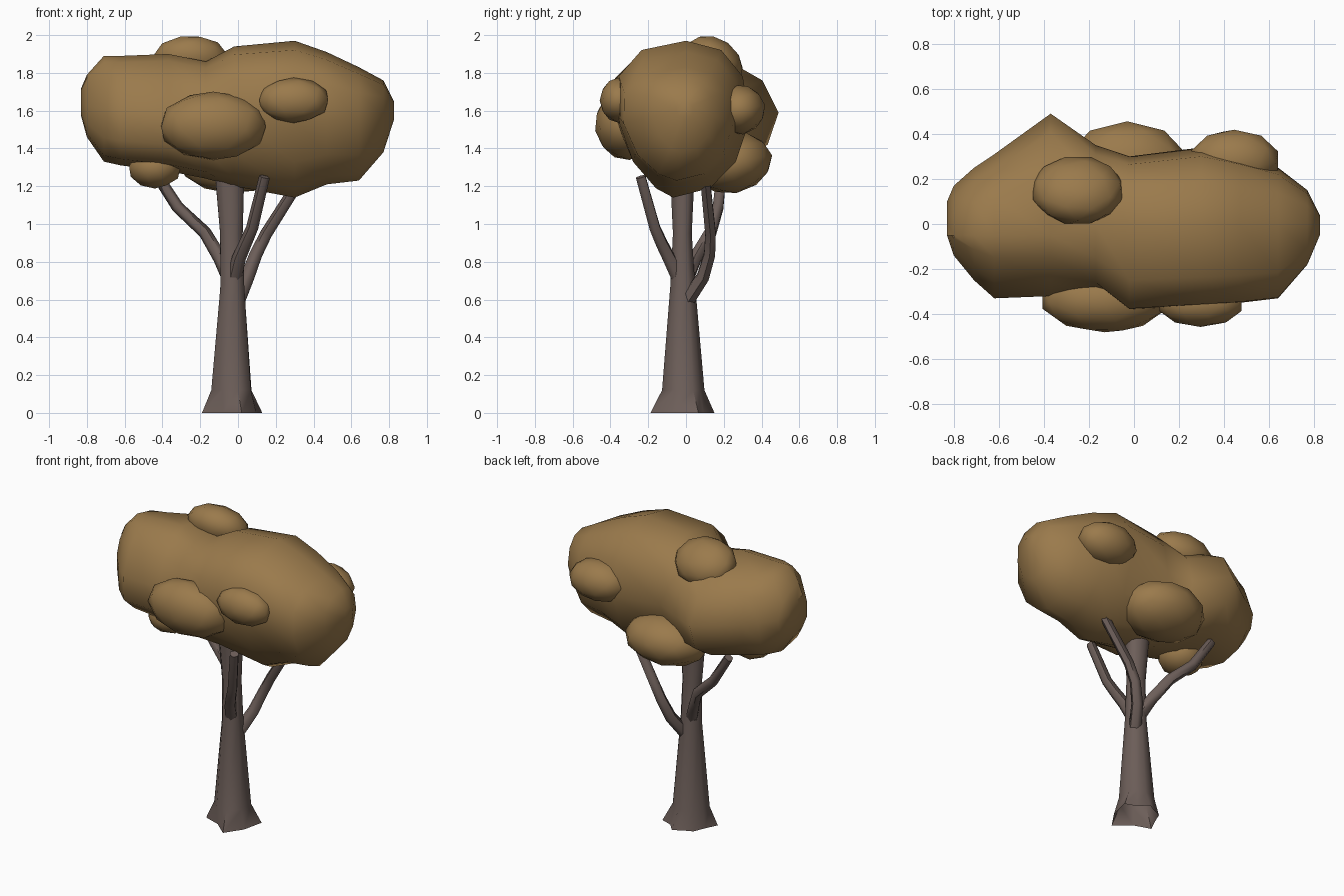
import bpy, bmesh, math
from mathutils import Vector, Matrix

if "Cube" in bpy.data.objects:
    bpy.data.objects.remove(bpy.data.objects["Cube"])


def material(name, rgb):
    m = bpy.data.materials.new(name)
    m.diffuse_color = (*rgb, 1)
    m.use_nodes = True
    m.node_tree.nodes["Principled BSDF"].inputs["Base Color"].default_value = m.diffuse_color
    return m


BARK = material("grey brown bark", (0.152, 0.113, 0.1))
LEAF = material("ochre foliage", (0.325, 0.195, 0.072))


def finish(bm, name, mat, angle=60):
    bmesh.ops.recalc_face_normals(bm, faces=bm.faces[:])
    me = bpy.data.meshes.new(name)
    bm.to_mesh(me)
    bm.free()
    ob = bpy.data.objects.new(name, me)
    bpy.context.collection.objects.link(ob)
    me.materials.append(mat)
    bpy.ops.object.select_all(action='DESELECT')
    ob.select_set(True)
    bpy.context.view_layer.objects.active = ob
    bpy.ops.object.shade_smooth_by_angle(angle=math.radians(angle))
    return ob


def loft(name, rings, mat, angle=60, caps=True):
    bm = bmesh.new()
    vr = [[bm.verts.new(p) for p in r] for r in rings]
    n = len(vr[0])
    for a, b in zip(vr, vr[1:]):
        for i in range(n):
            bm.faces.new((a[i], a[(i + 1) % n], b[(i + 1) % n], b[i]))
    if caps:
        bm.faces.new(vr[0])
        bm.faces.new(vr[-1])
    return finish(bm, name, mat, angle)


# trunk: open tube with irregular root flare
root = [(-163, .168), (-120, .1), (-74, .18), (-25, .14), (27, .178),
        (53, .135), (80, .168), (105, .135), (130, .14), (165, .125)]
rings = []
for z, cx, cy, r, lobe in [(0, -0.03, -0.015, 0.15, 1), (0.12, -0.032, -0.015, 0.105, 0.15),
                           (0.68, -0.028, -0.018, 0.067, 0), (0.95, -0.033, -0.02, 0.064, 0),
                           (1.3, -0.043, -0.02, 0.085, 0)]:
    ring = []
    for deg, rr in root:
        a = math.radians(deg)
        q = r * (1 - lobe) + rr * lobe
        ring.append((cx + q * math.cos(a), cy + q * math.sin(a) * (0.8 if z > 0.9 else 1), z))
    rings.append(ring)
loft("trunk", rings, BARK, caps=False)


# branches: tapered tubes along short paths
def branch(name, path, radii):
    pts = [Vector(p) for p in path]
    out = []
    for i, p in enumerate(pts):
        d = (pts[min(i + 1, len(pts) - 1)] - pts[max(i - 1, 0)]).normalized()
        u = d.cross(Vector((0, 1, 0))).normalized()
        v = d.cross(u)
        out.append([p + radii[i] * (math.cos(math.tau * k / 6) * u + math.sin(math.tau * k / 6) * v)
                    for k in range(6)])
    loft(name, out, BARK)


R = (0.04, 0.037, 0.034, 0.032, 0.029)
branch("left_branch", [(-0.04, 0, 0.7), (-0.095, 0.05, 0.82), (-0.175, 0.13, 0.955),
                       (-0.32, 0.17, 1.09), (-0.45, 0.19, 1.29)], R)
branch("right_branch", [(0, 0.01, 0.6), (0.05, 0.09, 0.72), (0.095, 0.125, 0.84),
                        (0.15, 0.13, 0.95), (0.34, 0.1, 1.25)], R)
branch("front_branch", [(-0.025, -0.03, 0.69), (0.005, -0.09, 0.82), (0.04, -0.13, 0.9),
                        (0.075, -0.165, 0.98), (0.14, -0.24, 1.25)], R)

# main canopy: cross-sections along x (x, y min, y max, z min, z max)
sections = [(-0.83, -0.05, 0.1, 1.57, 1.72), (-0.8, -0.14, 0.17, 1.46, 1.79),
            (-0.71, -0.25, 0.25, 1.33, 1.89), (-0.62, -0.33, 0.31, 1.31, 1.89),
            (-0.37, -0.32, 0.49, 1.28, 1.9), (-0.17, -0.33, 0.35, 1.24, 1.86),
            (-0.02, -0.38, 0.3, 1.2, 1.94), (0.3, -0.36, 0.34, 1.14, 1.97),
            (0.47, -0.35, 0.3, 1.21, 1.91), (0.64, -0.33, 0.25, 1.23, 1.83),
            (0.77, -0.18, 0.15, 1.38, 1.76), (0.825, -0.05, 0.04, 1.55, 1.65)]


def soft(v):
    return math.copysign(abs(v) ** 0.87, v)


rings = []
for x, y0, y1, z0, z1 in sections:
    ring = []
    for k in range(12):
        c, s = soft(math.cos(math.tau * k / 12)), soft(math.sin(math.tau * k / 12))
        # right lobe bulges high at the front, left lobe bulges low at the front
        right = x > -0.1
        y = y1 * c if c > 0 else -y0 * c * (1 + (0.22 if right else -0.2) * s)
        if right and c > -0.1:
            y += 0.2 * min(s, 0) * y1
        if x < -0.3 and s > 0:
            y -= 0.05 * s if c > -0.1 else 0
        ring.append((x, y, (z0 + z1) / 2 + (z1 - z0) / 2 * s))
    rings.append(ring)
loft("main_canopy", rings, LEAF, 75)

# smaller leaf clumps: centre, radii, tilt about x in degrees
for name, loc, rad, tilt in [
        ("top_clump", (-0.25, 0.15, 1.86), (0.205, 0.165, 0.12), -36),
        ("front_clump", (-0.13, -0.33, 1.52), (0.285, 0.15, 0.18), 10),
        ("front_right_clump", (0.295, -0.355, 1.655), (0.188, 0.1, 0.118), 0),
        ("back_right_clump", (0.445, 0.28, 1.605), (0.2, 0.138, 0.13), 10),
        ("back_low_clump", (-0.03, 0.24, 1.325), (0.275, 0.215, 0.16), 10),
        ("low_left_clump", (-0.44, -0.08, 1.3), (0.14, 0.14, 0.11), 0)]:
    bm = bmesh.new()
    bmesh.ops.create_icosphere(bm, subdivisions=2, radius=1.02)
    turn = Matrix.Rotation(math.radians(tilt), 3, 'X')
    for v in bm.verts:
        v.co = Vector(loc) + turn @ Vector(c * r for c, r in zip(v.co, rad))
    finish(bm, name, LEAF, 75)
